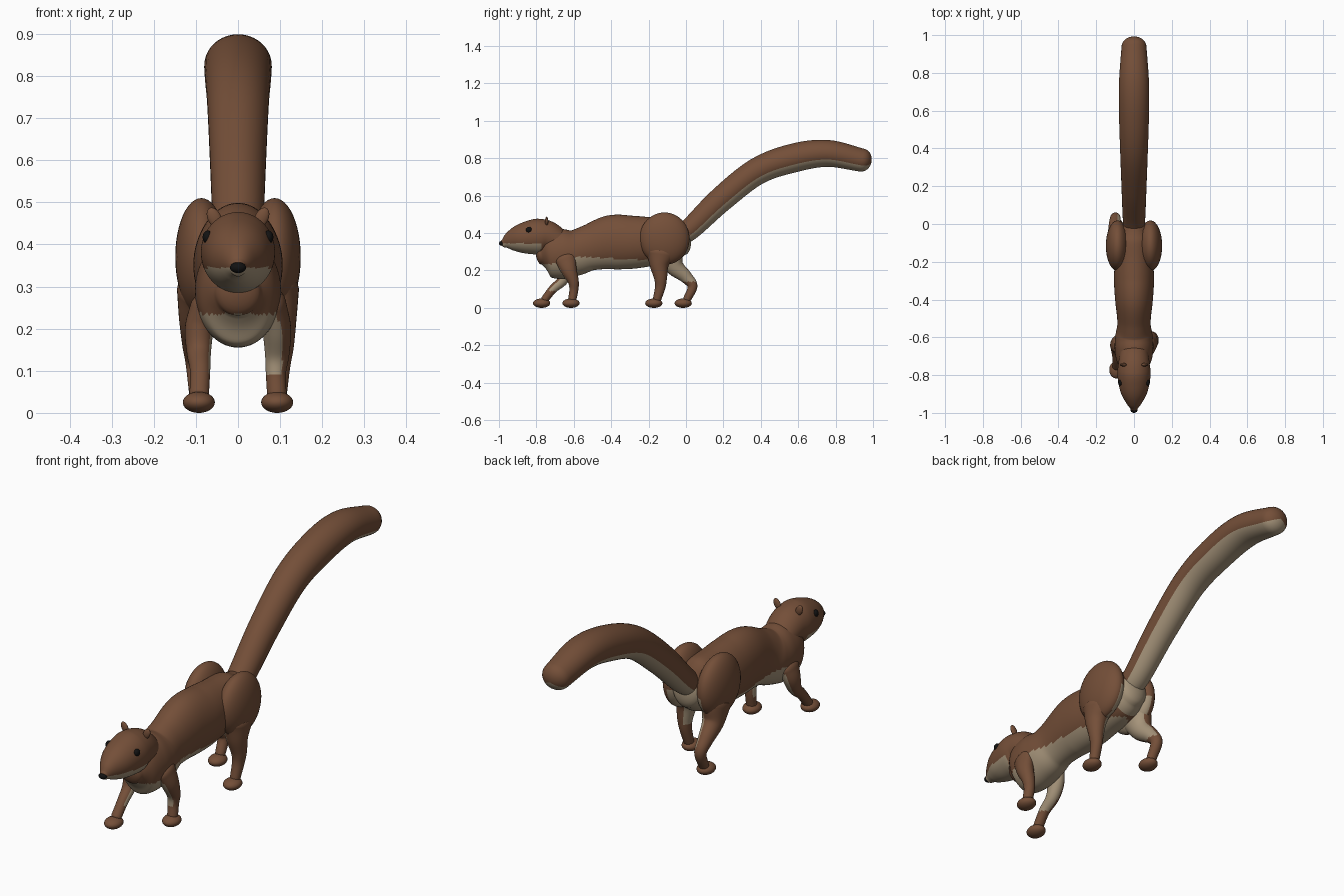
import bpy, bmesh, math
from mathutils import Vector, Matrix

if "Cube" in bpy.data.objects:
    bpy.data.objects.remove(bpy.data.objects["Cube"])


def material(name, rgb):
    m = bpy.data.materials.new(name)
    m.use_nodes = True
    m.diffuse_color = (*rgb, 1)
    m.node_tree.nodes["Principled BSDF"].inputs["Base Color"].default_value = (*rgb, 1)
    return m


FUR = material("brown_fur", (0.175, 0.078, 0.040))
CREAM = material("cream_underside", (0.38, 0.295, 0.195))
BLACK = material("black", (0.006, 0.006, 0.006))


def finish(name, bm, mats):
    me = bpy.data.meshes.new(name)
    for f in bm.faces:
        f.smooth = True
    bm.to_mesh(me)
    bm.free()
    for m in mats:
        me.materials.append(m)
    ob = bpy.data.objects.new(name, me)
    bpy.context.collection.objects.link(ob)
    return ob


def smooth_path(secs, steps):
    """Interpolate the sections with a Catmull-Rom spline."""
    pts = [Vector(s) for s in secs]
    pts = [2 * pts[0] - pts[1]] + pts + [2 * pts[-1] - pts[-2]]
    out = []
    for i in range(1, len(pts) - 2):
        a, b, c, d = pts[i - 1:i + 3]
        for k in range(steps):
            t = k / steps
            out.append(0.5 * (2 * b + (c - a) * t + (2 * a - 5 * b + 4 * c - d) * t ** 2
                              + (3 * b - a - 3 * c + d) * t ** 3))
    return out + [pts[-2]]


def loft(name, secs, cream, segs=40, steps=8, cap=1.0):
    """Elliptical tube through (x, y, z, half width, half height) with domed ends."""
    path = smooth_path(secs, steps)
    cen = [Vector(p[:3]) for p in path]
    rings = []
    for i, p in enumerate(path):
        t = (cen[min(i + 1, len(cen) - 1)] - cen[max(i - 1, 0)]).normalized()
        rings.append((cen[i], t, p[3], p[4]))

    def dome(ring, sign):
        c, t, w, h = ring
        angles = [math.pi / 2 * k / 6 for k in range(1, 6)] + [1.55]
        return [(c + t * sign * h * cap * math.sin(a), t, w * math.cos(a), h * math.cos(a))
                for a in angles]

    rings = dome(rings[0], -1)[::-1] + rings + dome(rings[-1], 1)
    bm = bmesh.new()
    rows = []
    for c, t, w, h in rings:
        side = (Vector((1, 0, 0)) - t * t.x).normalized()
        up = side.cross(t)
        rows.append([bm.verts.new(c + side * w * math.cos(a) + up * h * math.sin(a))
                     for a in (math.tau * k / segs for k in range(segs))])
    around = []
    for r0, r1 in zip(rows, rows[1:]):
        for k in range(segs):
            j = (k + 1) % segs
            f = bm.faces.new((r0[k], r0[j], r1[j], r1[k]))
            around.append((f, math.sin(math.tau * (k + 0.5) / segs)))
    bm.faces.new(rows[0])
    bm.faces.new(rows[-1])
    bmesh.ops.recalc_face_normals(bm, faces=bm.faces)
    for f, s in around:
        f.material_index = int(cream(f.calc_center_median(), f.normal, s))
    return finish(name, bm, [FUR, CREAM])


def ellipsoid(name, loc, radii, mats, rule=None, tilt=0):
    bm = bmesh.new()
    bmesh.ops.create_uvsphere(bm, u_segments=32, v_segments=24, radius=1)
    bm.transform(Matrix.Translation(loc) @ Matrix.Rotation(tilt, 4, "Y")
                 @ Matrix.Diagonal((*radii, 1)))
    bm.normal_update()
    if rule:
        for f in bm.faces:
            f.material_index = int(rule(f.calc_center_median(), f.normal))
    return finish(name, bm, mats)


# Torso, from the throat to the rump
def belly(c, n, s):
    if c.y > -0.05:
        return c.z < 0.39
    return c.z < (0.235 if c.y < -0.6 else 0.27 - 0.05 * (c.y + 0.5))


loft("torso", [
    (0, -0.775, 0.285, 0.055, 0.055),
    (0, -0.73, 0.290, 0.090, 0.120),
    (0, -0.66, 0.288, 0.102, 0.133),
    (0, -0.59, 0.295, 0.098, 0.122),
    (0, -0.52, 0.320, 0.088, 0.122),
    (0, -0.40, 0.350, 0.100, 0.145),
    (0, -0.29, 0.351, 0.106, 0.142),
    (0, -0.18, 0.355, 0.100, 0.130),
    (0, -0.08, 0.362, 0.095, 0.118),
    (0, -0.02, 0.372, 0.075, 0.090)], belly, segs=64, cap=0.5)

# Tail, arching up and back
loft("tail", [
    (0, -0.02, 0.390, 0.055, 0.055),
    (0, 0.04, 0.438, 0.060, 0.060),
    (0, 0.19, 0.582, 0.066, 0.068),
    (0, 0.38, 0.730, 0.073, 0.072),
    (0, 0.57, 0.800, 0.079, 0.077),
    (0, 0.754, 0.826, 0.079, 0.072),
    (0, 0.94, 0.790, 0.066, 0.062)], lambda c, n, s: s < -0.5, cap=0.85)

# Head with a tapered muzzle
loft("head", [
    (0, -0.975, 0.345, 0.020, 0.022),
    (0, -0.945, 0.356, 0.042, 0.048),
    (0, -0.90, 0.367, 0.067, 0.072),
    (0, -0.85, 0.375, 0.081, 0.087),
    (0, -0.79, 0.381, 0.088, 0.096),
    (0, -0.74, 0.380, 0.083, 0.085),
    (0, -0.68, 0.350, 0.075, 0.070)],
    lambda c, n, s: c.z < 0.345 and c.y < -0.775, segs=64, cap=0.6)
ellipsoid("nose", (0, -0.985, 0.345), (0.019, 0.015, 0.013), [BLACK])

# Paired features; +x is the animal's left
for s, label in ((1, "left"), (-1, "right")):
    ellipsoid(label + "_eye", (s * 0.072, -0.84, 0.417), (0.012, 0.016, 0.016), [BLACK])
    ellipsoid(label + "_ear", (s * 0.056, -0.745, 0.463), (0.016, 0.009, 0.026),
              [FUR], tilt=s * 0.45)
    ellipsoid(label + "_haunch", (s * 0.087, -0.115, 0.37), (0.062, 0.134, 0.140),
              [FUR, CREAM], lambda c, n: -s * n.x > 0.1 and c.z < 0.36)

    # Walking pose: the left and right legs follow different paths
    if s > 0:
        fore = [(-0.645, 0.26, 0.032, 0.055), (-0.625, 0.20, 0.034, 0.042),
                (-0.602, 0.14, 0.029, 0.029), (-0.600, 0.095, 0.024, 0.024),
                (-0.608, 0.045, 0.023, 0.022)]
        hind = [(-0.135, 0.29, 0.055, 0.080), (-0.143, 0.23, 0.045, 0.052),
                (-0.136, 0.16, 0.033, 0.035), (-0.138, 0.11, 0.026, 0.028),
                (-0.155, 0.045, 0.022, 0.022)]
        fore_foot, hind_foot = -0.615, -0.172
    else:
        fore = [(-0.635, 0.25, 0.032, 0.055), (-0.640, 0.20, 0.034, 0.042),
                (-0.662, 0.145, 0.029, 0.029), (-0.712, 0.10, 0.024, 0.023),
                (-0.755, 0.045, 0.023, 0.021)]
        hind = [(-0.090, 0.29, 0.055, 0.080), (-0.060, 0.22, 0.045, 0.050),
                (0.000, 0.165, 0.033, 0.034), (0.035, 0.115, 0.026, 0.026),
                (0.005, 0.045, 0.022, 0.021)]
        fore_foot, hind_foot = -0.772, -0.015

    def leg(name, pts, xs, rule):
        loft(name, [(s * x, *p) for x, p in zip(xs, pts)], rule, segs=32, cap=0.6)

    leg(label + "_front_leg", fore, (0.082, 0.092, 0.093, 0.090, 0.092),
        lambda c, n, a: -s * (n.x + n.y) > 0.4 and c.z > 0.09)
    leg(label + "_hind_leg", hind, (0.090, 0.095, 0.100, 0.098, 0.094),
        lambda c, n, a: -s * n.x > 0.4 and c.z > 0.14)
    for name, y in (("_front_foot", fore_foot), ("_hind_foot", hind_foot)):
        ellipsoid(label + name, (s * 0.093, y, 0.025), (0.038, 0.046, 0.025), [FUR])
